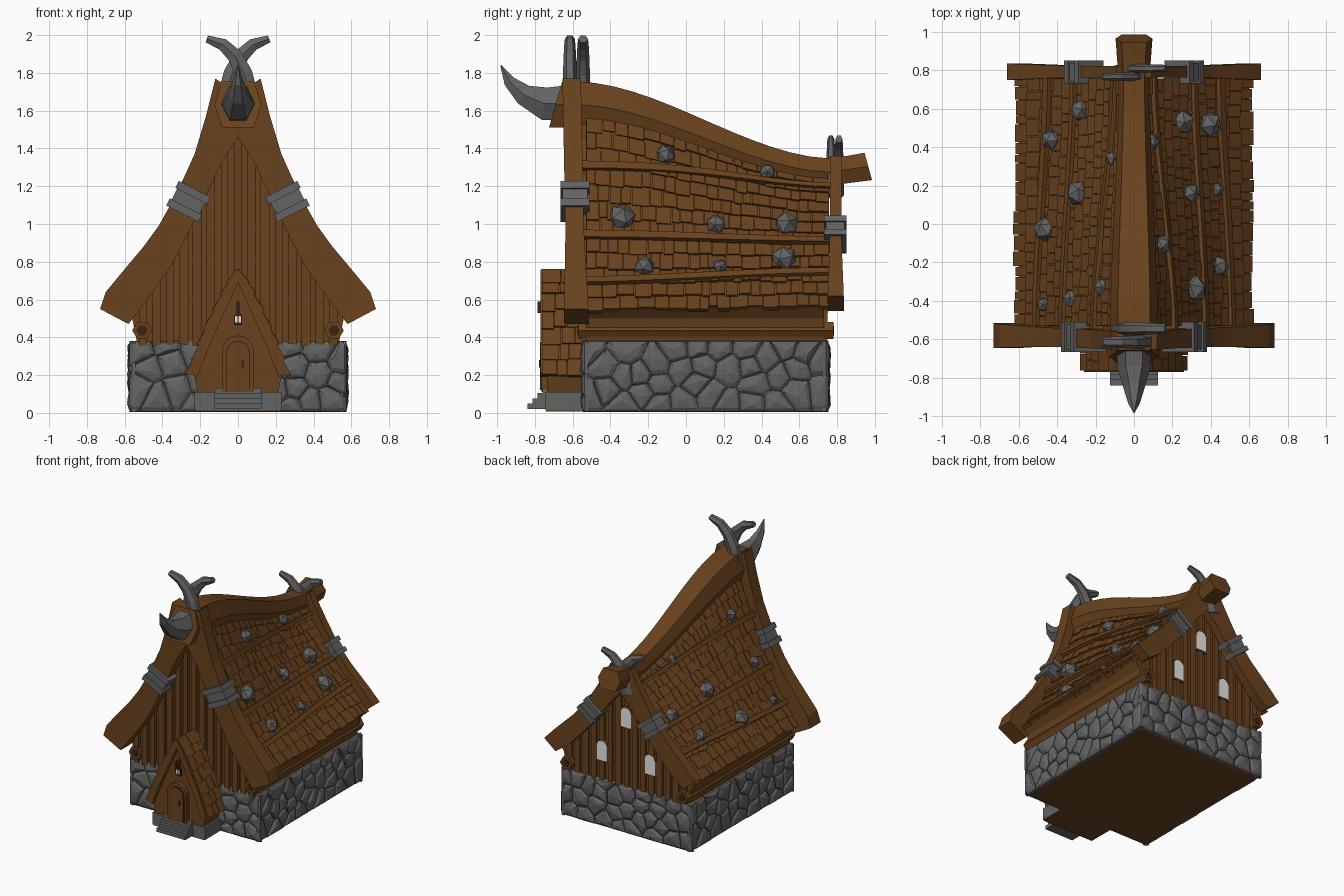
import bpy, bmesh, math, random
from mathutils import Vector, Matrix

random.seed(4)
if "Cube" in bpy.data.objects:
    bpy.data.objects.remove(bpy.data.objects["Cube"])


def material(name, rgb):
    m = bpy.data.materials.new(name)
    m.use_nodes = True
    m.diffuse_color = (*rgb, 1)
    m.node_tree.nodes["Principled BSDF"].inputs["Base Color"].default_value = (*rgb, 1)
    return m


WOOD = material("wood", (0.142, 0.055, 0.0125))
STONE = material("stone", (0.125, 0.125, 0.125))
GLASS = material("pale_glass", (1, 1, 1))
DARK = material("dark_wood", (0.045, 0.017, 0.005))


def finish(bm, name, mat):
    bmesh.ops.recalc_face_normals(bm, faces=bm.faces)
    me = bpy.data.meshes.new(name)
    bm.to_mesh(me)
    bm.free()
    me.materials.append(mat)
    ob = bpy.data.objects.new(name, me)
    bpy.context.collection.objects.link(ob)


def loft(bm, rings):
    """Skin closed rings of points and cap both ends."""
    vs = [[bm.verts.new(p) for p in r] for r in rings]
    n = len(vs[0])
    for a, b in zip(vs, vs[1:]):
        for i in range(n):
            j = (i + 1) % n
            bm.faces.new((a[i], a[j], b[j], b[i]))
    bm.faces.new(vs[0][::-1])
    bm.faces.new(vs[-1])


def prism(bm, outline, y0, y1):
    loft(bm, [[(x, y, z) for x, z in outline] for y in (y0, y1)])


def box(bm, x0, x1, y0, y1, z0, z1):
    prism(bm, [(x0, z0), (x1, z0), (x1, z1), (x0, z1)], y0, y1)


def tube(bm, path, radii, widths):
    """Tapered six-sided tube along a path lying in one upright plane."""
    path = [Vector(p) for p in path]
    across = Vector((1, 0, 0)) if abs(path[0].x - path[-1].x) < 1e-4 else Vector((0, 1, 0))
    rings = []
    for i, p in enumerate(path):
        d = (path[min(i + 1, len(path) - 1)] - path[max(i - 1, 0)]).normalized()
        up = d.cross(across)
        rings.append([p + across * widths[i] * math.cos(a) + up * radii[i] * math.sin(a)
                      for a in (math.tau * k / 6 for k in range(6))])
    loft(bm, rings)


def sample(pts, t):
    f = t * (len(pts) - 1)
    i = max(0, min(len(pts) - 2, int(f)))
    return Vector(pts[i]).lerp(Vector(pts[i + 1]), f - i)


# Roof surface: steep tall front blending to a low back
FRONT = [(.6, .545), (.44, .762), (.307, 1.035), (.188, 1.315), (.08, 1.6)]
BACK = [(.6, .56), (.407, .767), (.257, .953), (.138, 1.113), (.04, 1.26)]
PORCH = [(.26, .21), (.19, .39), (.09, .61), (0, .76)]


def sag(y):
    u = max(0, min(1, (y + .6) / 1.4))
    return u * u * (3 - 2 * u)


def roof(t, y):
    return sample(FRONT, t).lerp(sample(BACK, t), sag(y))


def porch(t, y):
    return sample(PORCH, t)


def on(surf, t, y, side, h):
    p, d = surf(t, y), surf(t + .03, y) - surf(t - .03, y)
    n = Vector((d.y, -d.x)).normalized() * h
    return Vector((side * (p.x + n.x), y, p.y + n.y))


def shingles(name, surf, rows, y0, y1, width, thick):
    bm = bmesh.new()
    for side in (-1, 1):
        for r in range(rows):
            y = y0
            while y < y1 - .01:
                e = min(y1, y + width * random.uniform(.6, 1.4))
                if y1 - e < width * .4:
                    e = y1
                lo = (r - random.uniform(0, .22)) / rows
                hi = min(1, (r + 1.1) / rows)
                h = thick * random.uniform(.8, 1.2)
                loft(bm, [[on(surf, t, q, side, k) for t, k in
                           ((lo, -.01), (lo, h), (hi, .004), (hi, -.01))]
                          for q in (y + .002, e - .002)])
                y = e
    finish(bm, name, WOOD)


# House body with battened gables
bm = bmesh.new()
rings = []
for i in range(15):
    y = -.53 + 1.26 * i / 14
    half = [Vector((.53, .35)), Vector((.56, .5))] + [roof(k / 4, y) for k in range(5)]
    rings.append([(p.x, y, p.y) for p in half] + [(-p.x, y, p.y) for p in half[::-1]])
loft(bm, rings)
finish(bm, "house_body", WOOD)


def gable_top(x, y):
    ts = [k / 60 for k in range(61)]
    return min((roof(t, y) for t in ts), key=lambda p: abs(p.x - abs(x))).y - .03


bm = bmesh.new()
for y, out in ((-.53, -.025), (.73, .018)):
    for k in range(-7, 8):
        x, w = k * .072, random.uniform(.017, .026)
        prism(bm, [(x - w, .35 + random.uniform(0, .02)), (x + w, .36),
                   (x + w, gable_top(x + w, y)), (x - w, gable_top(x - w, y))], y - out * .2, y + out)
finish(bm, "gable_battens", WOOD)
shingles("roof_shingles", roof, 12, -.53, .76, .07, .019)

# Long roof battens and eave logs
bm = bmesh.new()
for ta, tb in ((.165, .21), (.41, .43), (.74, .88)):
    for side in (-1, 1):
        rings = []
        for i in range(13):
            y = -.55 + 1.32 * i / 12
            t = ta + (tb - ta) * sag(y)
            rings.append([on(roof, t + dt, y, side, h) for dt, h in
                          ((-.02, 0), (-.017, .034), (.017, .034), (.02, 0))])
        loft(bm, rings)
finish(bm, "roof_battens", WOOD)
for name, r, y0, y1, mat in (("eave_logs", .052, -.57, .78, WOOD), ("log_cores", .03, -.574, .784, DARK)):
    bm = bmesh.new()
    for x in (-.508, .508):
        tube(bm, [(x, y0, .437), (x, y1, .437)], (r, r), (r, r))
    finish(bm, name, mat)

# Ridge beam
bm = bmesh.new()
rings = []
for i in range(17):
    y = -.69 + 1.655 * i / 16
    s, lift = sag(y), max(0, y - .75) * .15
    top, low = 1.755 - .41 * s + lift, 1.51 - .31 * s + lift
    w = .125 - .045 * s + lift * .5
    mid, lean = (top + low) / 2, .035 if i == 0 else -.02 if i == 16 else 0
    rings.append([(a * w, y + lean * b, mid + b * (top - low) / 2) for a, b in
                  ((-.68, -1), (.68, -1), (1, 0), (.68, 1), (-.68, 1), (-1, 0))])
loft(bm, rings)
finish(bm, "ridge_beam", WOOD)

# Curved barge boards, as outer and inner edge pairs
FRONT_BARGE = [(.73, .55, .58, .47), (.70, .64, .545, .515), (.58, .785, .43, .67), (.5, .88, .36, .77),
               (.42, .99, .30, .88), (.33, 1.15, .20, 1.08), (.23, 1.37, .09, 1.32),
               (.17, 1.57, 0, 1.46), (.12, 1.77, 0, 1.69)]
BACK_BARGE = [(.66, .62, .56, .54), (.56, .725, .45, .62), (.41, .87, .31, .77), (.30, 1.0, .2, .9),
              (.205, 1.15, .1, 1.04), (.135, 1.27, 0, 1.15), (.09, 1.36, 0, 1.31)]


def barge(name, pairs, y0, y1, lean, pinch):
    """Boards get thinner towards the ridge by pinch on each face."""
    bm = bmesh.new()
    for s in (-1, 1):
        rings = []
        for a, b, c, d in pairs:
            p = pinch * max(0, min(1, (b - .55) / .4))
            rings.append([(s * a, y0 + p + lean * b, b), (s * a, y1 - p + lean * b, b),
                          (s * c, y1 - p + lean * d, d), (s * c, y0 + p + lean * d, d)])
        loft(bm, rings)
    finish(bm, name, WOOD)


barge("front_barge_boards", FRONT_BARGE, -.635, -.505, -.02, .016)
barge("back_barge_boards", BACK_BARGE, .747, .838, 0, .016)

# Crossed horns and the prow horn
HORN = [(.06, 1.68), (.03, 1.80), (-.017, 1.89), (-.08, 1.95), (-.165, 1.98)]
for name, ys, drop, wide in (("front_horns", (-.615, -.545), 0, .033), ("back_horns", (.767, .81), .53, .023)):
    bm = bmesh.new()
    for s, y in zip((1, -1), ys):
        tube(bm, [(s * x, y, z - drop) for x, z in HORN], (.055, .052, .046, .037, .022),
             [wide * f for f in (1.1, 1.1, 1, .9, .8)])
    finish(bm, name, STONE)
bm = bmesh.new()
tube(bm, [(0, -.6, 1.64), (0, -.75, 1.637), (0, -.86, 1.685), (0, -.935, 1.755), (0, -.98, 1.84)],
     (.112, .1, .064, .036, .004), (.095, .085, .053, .03, .004))
finish(bm, "prow_horn", STONE)

# Clamps round the barge boards
for name, cx, cz, y0, y1, k, deg in (("front_clamps", .262, 1.12, -.665, -.51, .95, 27),
                                     ("back_clamps", .262, .945, .73, .85, .82, 38)):
    bm = bmesh.new()
    for s in (-1, 1):
        part = bmesh.new()
        for z in (-.055, .055):
            box(part, -.1 * k, .1 * k, y0, y1, (z - .022) * k, (z + .022) * k)
        box(part, -.088 * k, .088 * k, y0 + .012, y1 - .012, -.05 * k, .05 * k)
        part.transform(Matrix.Translation((s * cx, 0, cz)) @ Matrix.Rotation(-s * math.radians(deg), 4, 'Y'))
        me = bpy.data.meshes.new("clamp_part")
        part.to_mesh(me)
        part.free()
        bm.from_mesh(me)
        bpy.data.meshes.remove(me)
    finish(bm, name, STONE)

# Faceted studs on the roof
bm = bmesh.new()
for x, y, r in ((.14, -.11, .055), (.09, .43, .045), (.31, -.34, .075), (.29, .16, .055), (.25, .53, .068),
                (.44, -.22, .058), (.43, .18, .04), (.39, .52, .07), (-.28, .59, .058), (-.43, .44, .055),
                (-.11, .34, .04), (-.29, .16, .068), (-.46, -.03, .065), (-.16, -.33, .05),
                (-.32, -.39, .05), (-.47, -.42, .038)):
    spin = Matrix.Rotation(random.random() * 3, 4, (x, y, 1))
    bmesh.ops.create_icosphere(bm, subdivisions=1, radius=r,
                               matrix=Matrix.Translation((x, y, gable_top(x, y) + .055)) @ spin)
finish(bm, "roof_studs", STONE)

# Foundation block with cobbles cut as cells between scattered seeds
bm = bmesh.new()
box(bm, -.555, .555, -.53, .735, .015, .365)
finish(bm, "foundation", STONE)
bm = bmesh.new()
box(bm, -.56, .56, -.535, .74, .008, .02)
box(bm, -.225, .225, -.74, -.5, .008, .02)
finish(bm, "floor", WOOD)


def cobbles(bm, length, place):
    seeds = []
    for _ in range(900):
        p = Vector((random.uniform(.02, length - .02), random.uniform(.03, .36), 0))
        gap = random.uniform(.08, .17)
        if all((p - q).length > gap for q in seeds):
            seeds.append(p)
    for s in seeds:
        cell = bmesh.new()
        cell.faces.new([cell.verts.new(p) for p in ((0, .005, 0), (length, .005, 0), (length, .38, 0), (0, .38, 0))])
        for o in seeds:
            if o is not s and (o - s).length < .4:
                bmesh.ops.bisect_plane(cell, geom=cell.verts[:] + cell.edges[:] + cell.faces[:],
                                       plane_co=(s + o) / 2, plane_no=o - s, clear_outer=True)
        for f in cell.faces:
            c = f.calc_center_median()
            rim = [v.co.copy() for v in f.verts]
            h, n = random.uniform(.046, .055), len(rim)
            rings = [[bm.verts.new(place(c.x + (p.x - c.x) * k, c.y + (p.y - c.y) * k, d)) for p in rim]
                     for k, d in ((1, .018), (.97, h - .014), (.72, h - .002))]
            for a, b in zip(rings, rings[1:]):
                for i in range(n):
                    j = (i + 1) % n
                    bm.faces.new((a[i], a[j], b[j], b[i]))
            # Off-centre peak gives each stone a faceted face
            peak = bm.verts.new(place(c.x + random.uniform(-.015, .015), c.y + random.uniform(-.015, .015), h + .008))
            for i in range(n):
                bm.faces.new((rings[-1][i], rings[-1][(i + 1) % n], peak))
            bm.faces.new(rings[0][::-1])
        cell.free()


bm = bmesh.new()
for s in (-1, 1):
    cobbles(bm, 1.3, lambda u, v, d: (s * (.525 + d), u - .545, v))
cobbles(bm, 1.15, lambda u, v, d: (u - .575, -.5 - d, v))
cobbles(bm, 1.15, lambda u, v, d: (u - .575, .705 + d, v))
finish(bm, "foundation_cobbles", STONE)

# Porch: wall, roof, stone base and steps
bm = bmesh.new()
half = [(.21, .1), (.235, .21), (.17, .38), (.07, .6), (0, .72)]
prism(bm, half + [(-x, z) for x, z in half[-2::-1]], -.735, -.5)
finish(bm, "porch_wall", WOOD)
shingles("porch_shingles", porch, 7, -.765, -.53, .08, .018)
barge("porch_barge_boards", [(x, z, max(0, x - .045), z - (.02 if x else .07)) for x, z in PORCH], -.77, -.72, 0, 0)
bm = bmesh.new()
box(bm, -.23, .23, -.745, -.5, .015, .11)
for k in range(4):
    box(bm, -.125, .125, -.84 + k * .027, -.7, .02, .05 + k * .027)
finish(bm, "porch_steps", STONE)


def arch(x, z, w, h):
    return [(x - w, z), (x + w, z)] + [(x + w * math.cos(a), z + h - w + w * math.sin(a))
                                       for a in (math.pi * k / 8 for k in range(9))]


# Door, slot window and back windows
BACK_WINDOWS = ((0, .848), (-.21, .53), (.21, .53))
for name, mat, shapes in (
        ("door_frame", WOOD, [(arch(0, .11, .085, .30), -.765, -.73)]),
        ("door_gap", DARK, [(arch(0, .12, .064, .262), -.768, -.75)]),
        ("door", WOOD, [(arch(0, .12, .058, .256), -.772, -.75)]),
        ("door_handle", DARK, [(arch(.025, .24, .006, .04), -.779, -.76)]),
        ("slot_frame", DARK, [(arch(0, .465, .022, .065), -.75, -.73), (arch(0, .53, .008, .06), -.785, -.73)]),
        ("slot_glass", GLASS, [(arch(s * .009, .478, .006, .035), -.754, -.74) for s in (-1, 1)]),
        ("window_frames", WOOD, [(arch(x, z - .01, .055, .175), .73, .75) for x, z in BACK_WINDOWS]),
        ("window_glass", GLASS, [(arch(x, z, .044, .155), .74, .753) for x, z in BACK_WINDOWS])):
    bm = bmesh.new()
    for outline, y0, y1 in shapes:
        prism(bm, outline, y0, y1)
    finish(bm, name, mat)
